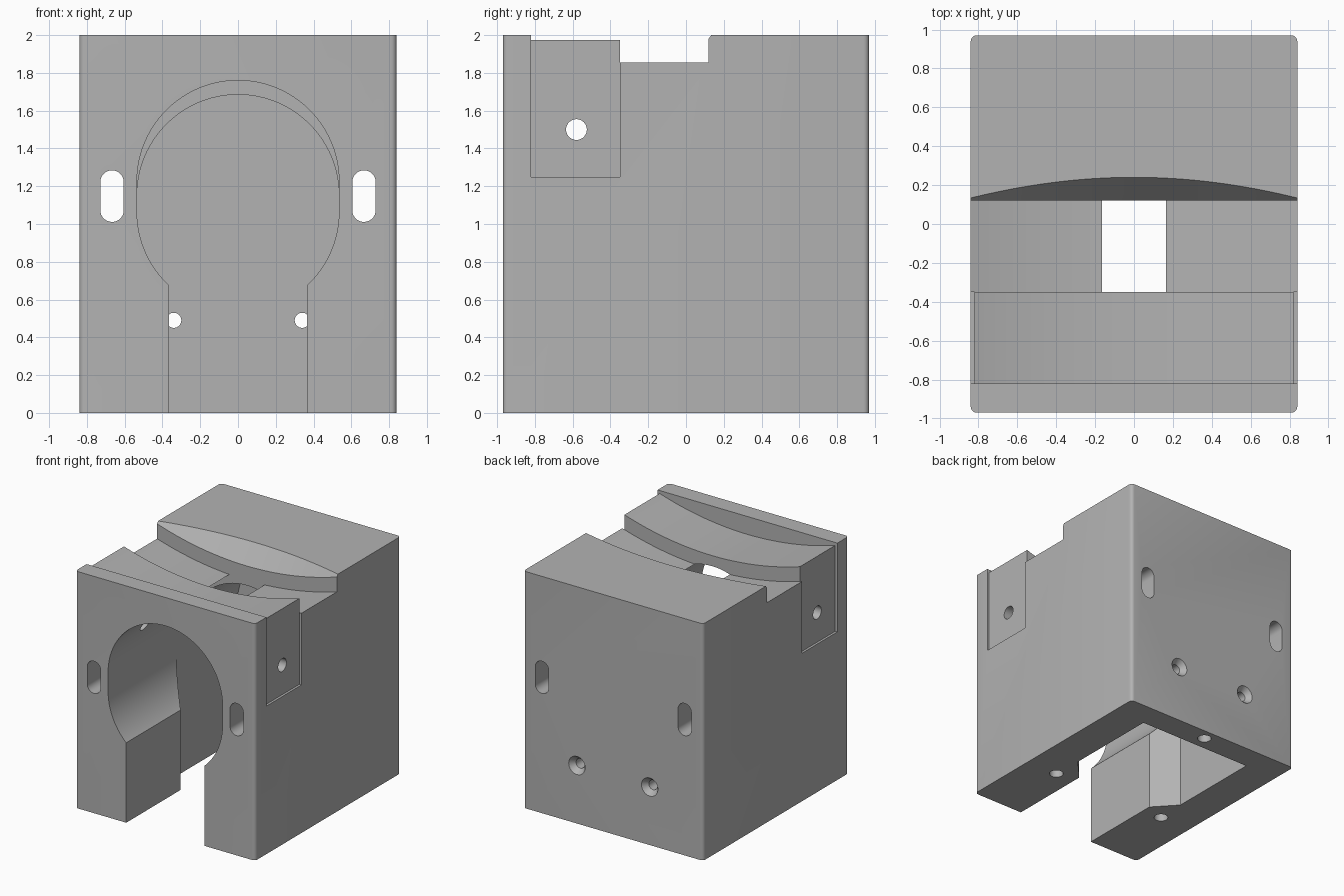
import bpy, bmesh, math
from mathutils import Vector

if "Cube" in bpy.data.objects:
    bpy.data.objects.remove(bpy.data.objects["Cube"])

HX, HY, H = 0.84, 0.97, 2.0

gray = bpy.data.materials.new("plain_gray")
gray.diffuse_color = (0.45, 0.45, 0.45, 1)
gray.use_nodes = True
gray.node_tree.nodes["Principled BSDF"].inputs["Base Color"].default_value = gray.diffuse_color


def mesh_object(name, bm):
    bmesh.ops.recalc_face_normals(bm, faces=bm.faces)
    me = bpy.data.meshes.new(name)
    bm.to_mesh(me)
    bm.free()
    ob = bpy.data.objects.new(name, me)
    bpy.context.collection.objects.link(ob)
    return ob


def loft(name, rings):
    """Closed solid through rings that have equal point counts."""
    bm = bmesh.new()
    vs = [[bm.verts.new(p) for p in r] for r in rings]
    n = len(vs[0])
    for a, b in zip(vs, vs[1:]):
        for i in range(n):
            bm.faces.new((a[i], a[(i + 1) % n], b[(i + 1) % n], b[i]))
    bm.faces.new(vs[0])
    bm.faces.new(vs[-1])
    return mesh_object(name, bm)


def prism(name, pts, axis, lo, hi):
    place = {'x': lambda u, v, w: (w, u, v),
             'y': lambda u, v, w: (u, w, v),
             'z': lambda u, v, w: (u, v, w)}[axis]
    return loft(name, [[place(u, v, w) for u, v in pts] for w in (lo, hi)])


def arc(cx, cz, r, a0, a1, n):
    return [(cx + r * math.cos(math.radians(a0 + (a1 - a0) * i / n)),
             cz + r * math.sin(math.radians(a0 + (a1 - a0) * i / n)))
            for i in range(n + 1)]


def capsule(cx, z0, z1, r, n):
    return arc(cx, z1, r, 0, 180, n) + arc(cx, z0, r, 180, 360, n)


def circle(u, v, r, n=32):
    return arc(u, v, r, 0, 360, n)[:-1]


def rect(u0, v0, u1, v1):
    return [(u0, v0), (u1, v0), (u1, v1), (u0, v1)]


# Block with rounded upright edges
block = prism("block_body", rect(-HX, -HY, HX, HY), 'z', 0, H)
bm = bmesh.new()
bm.from_mesh(block.data)
upright = [e for e in bm.edges
           if abs(e.verts[0].co.z - e.verts[1].co.z) > 1]
bmesh.ops.bevel(bm, geom=upright, offset=0.03, segments=5, profile=0.5,
                affect='EDGES')
bm.to_mesh(block.data)
bm.free()

cutters = []

# Main bore, lower rear chamber and the leg channel
R = 0.535
cutters.append(prism("bore_cut", capsule(0, 1.066, 1.225, R, 48), 'y', -1.1, 0.12))
cutters.append(prism("chamber_cut", arc(0, 1.15, R, 0, 180, 48)
                     + [(-R, -0.1), (R, -0.1)], 'y', -0.06, 0.755))
half = [(0.365, -1.1), (0.365, -0.245), (R, -0.06), (R, 0.0)]
plan = half + [(-x, y) for x, y in reversed(half)]
cutters.append(prism("channel_cut", plan, 'z', -0.1, 1.066))

# Saddle grooves on top: shallow, deep, and the conical rear slope
AX = 4.579


def sector(r, y):
    return [(x, y, AX - math.sqrt(r * r - x * x))
            for x in (-1 + i / 24 for i in range(49))] + [(1, y, 3), (-1, y, 3)]


cutters.append(loft("shallow_saddle_cut", [sector(2.73, -0.82), sector(2.73, 0.12)]))
cutters.append(loft("deep_saddle_cut", [sector(2.85, -0.35), sector(2.85, 0.12)]))
cutters.append(loft("rear_slope_cut", [sector(2.745, 0.108), sector(2.549, 0.264)]))

# Paired side features
for s, side in ((1, "right"), (-1, "left")):
    xs = sorted((s * 0.82, s * 1.0))
    cutters.append(prism(side + "_pad_cut", rect(-0.82, 1.25, -0.35, 2.2), 'x', *xs))
    xs = sorted((s * 0.4, s * 1.0))
    cutters.append(prism(side + "_pin_cut", circle(-0.58, 1.5, 0.055), 'x', *xs))
    cutters.append(prism(side + "_slot_cut", capsule(s * 0.667, 1.073, 1.222, 0.062, 16),
                         'y', -1.1, 1.1))
    cutters.append(prism(side + "_foot_hole_cut", circle(s * 0.545, -0.315, 0.055),
                         'z', -0.1, 0.35))
    # Countersunk screw hole in the rear wall
    rings = [[(u, y, v) for u, v in circle(s * 0.34, 0.49, r)]
             for y, r in ((0.7, 0.04), (0.925, 0.04), (0.98, 0.085))]
    cutters.append(loft(side + "_screw_cut", rings))
cutters.append(prism("rear_foot_hole_cut", circle(0, 0.873, 0.055), 'z', -0.1, 0.35))

# Cut everything out of the block
bpy.context.view_layer.objects.active = block
for c in cutters:
    c.hide_render = True
    mod = block.modifiers.new(c.name, 'BOOLEAN')
    mod.operation = 'DIFFERENCE'
    mod.solver = 'EXACT'
    mod.object = c
    bpy.ops.object.modifier_apply(modifier=mod.name)
for c in cutters:
    bpy.data.objects.remove(c, do_unlink=True)

block.data.materials.clear()
block.data.materials.append(gray)
bpy.ops.object.select_all(action='DESELECT')
block.select_set(True)
bpy.ops.object.shade_smooth_by_angle(angle=math.radians(25))
